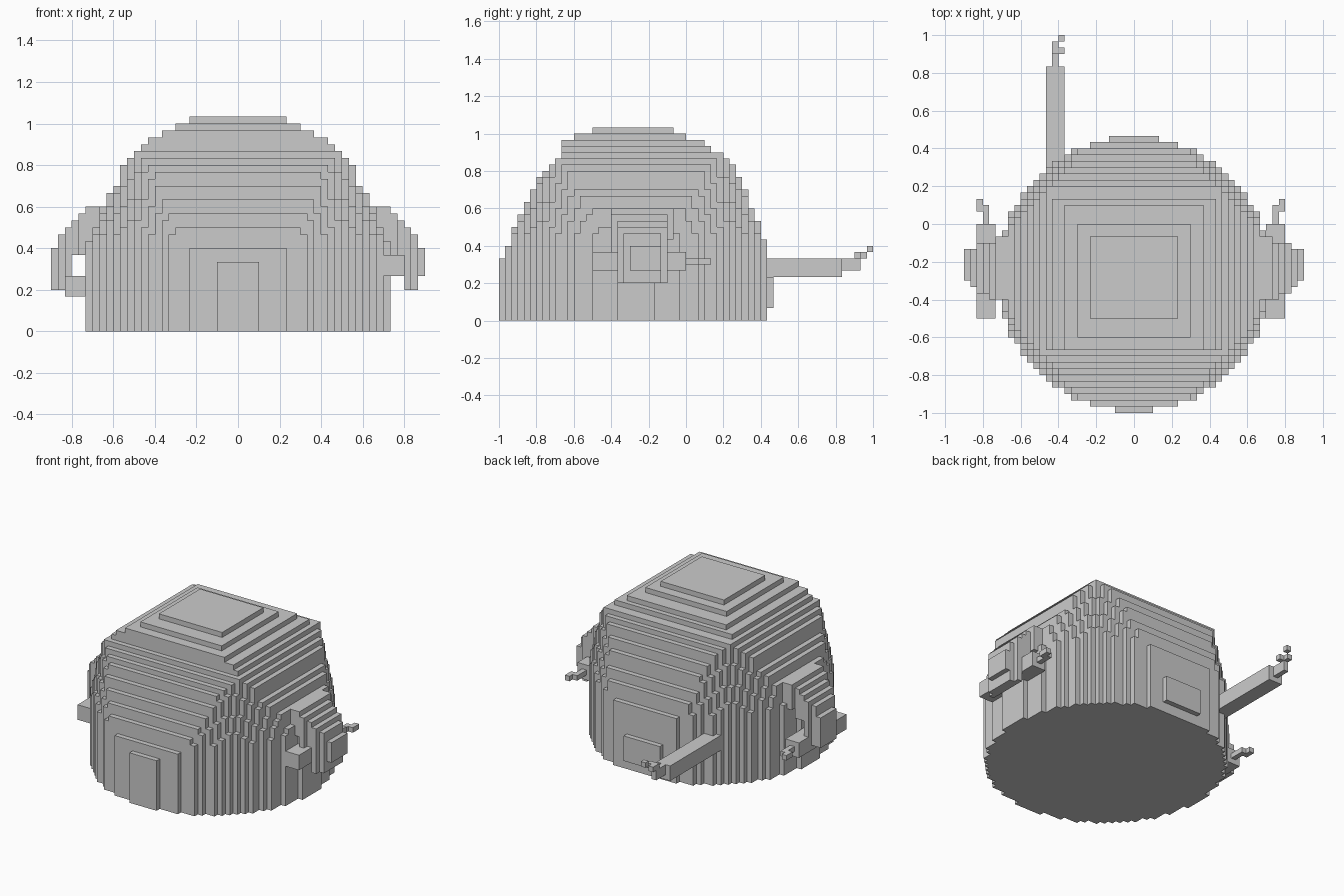
import bpy
import bmesh
from math import hypot

if "Cube" in bpy.data.objects:
    bpy.data.objects.remove(bpy.data.objects["Cube"])

U = 1 / 30   # edge length of one cube


def box(x0, x1, y0, y1, z0, z1):
    """All grid cells inside a box."""
    return {(x, y, z) for x in range(x0, x1) for y in range(y0, y1) for z in range(z0, z1)}


def mirror(cells):
    return {(-1 - x, y, z) for x, y, z in cells}


# Each face: outward step and its four corners
SIDES = [
    ((1, 0, 0), ((1, 0, 0), (1, 1, 0), (1, 1, 1), (1, 0, 1))),
    ((-1, 0, 0), ((0, 0, 0), (0, 0, 1), (0, 1, 1), (0, 1, 0))),
    ((0, 1, 0), ((0, 1, 0), (0, 1, 1), (1, 1, 1), (1, 1, 0))),
    ((0, -1, 0), ((0, 0, 0), (1, 0, 0), (1, 0, 1), (0, 0, 1))),
    ((0, 0, 1), ((0, 0, 1), (1, 0, 1), (1, 1, 1), (0, 1, 1))),
    ((0, 0, -1), ((0, 0, 0), (0, 1, 0), (1, 1, 0), (1, 0, 0))),
]


def build(name, cells):
    """Make a mesh from the outer cube faces of a cell set."""
    bm = bmesh.new()
    verts = {}

    def vert(p):
        if p not in verts:
            verts[p] = bm.verts.new([c * U for c in p])
        return verts[p]

    for x, y, z in sorted(cells):
        for (dx, dy, dz), corners in SIDES:
            if (x + dx, y + dy, z + dz) not in cells:
                bm.faces.new([vert((x + a, y + b, z + c)) for a, b, c in corners])
    me = bpy.data.meshes.new(name)
    bm.to_mesh(me)
    bm.free()
    ob = bpy.data.objects.new(name, me)
    bpy.context.collection.objects.link(ob)
    return ob


def reach(profile, z):
    """Half width of a stepped profile at layer z: pairs of (layer top, width)."""
    return next(w for top, w in profile if z < top)


# Dome body: round base, squarer toward the flat top
side = [(13, 22), (15, 21), (17, 20), (20, 19), (21, 18), (24, 17), (25, 16), (26, 15),
        (27, 14), (28, 13), (29, 11), (30, 9), (31, 7)]
front = [(10, 22), (12, 21), (15, 20), (17, 19), (19, 18), (21, 17), (23, 16), (24, 15),
         (25, 14), (26, 13), (27, 12.5), (29, 12), (30, 10), (31, 7)]
back = [(13, 21), (16, 20), (18, 19), (21, 18), (23, 17), (25, 16), (26, 15),
        (27, 14), (28, 12), (29, 11), (30, 8), (31, 6)]
CY = -8
body = set()
for x, y, z in box(-22, 22, -30, 14, 0, 31):
    px, py = abs(x + 0.5), y + 0.5 - CY
    radius = 21.7 - 0.2 * min(10, max(0, z - 13))
    limit = reach(back, z) if py > 0 else reach(front, z)
    if px < reach(side, z) and abs(py) < limit and hypot(px, py) < radius:
        body.add((x, y, z))
build("body", body | box(-4, 4, 13, 14, 2, 7))

# Hooked arms, stepping outward and down
arm = set()
for slab in [(18, 20, -15, 0, 13, 18), (20, 22, -12, -2, 13, 18), (22, 23, -12, -3, 11, 17),
             (23, 24, -11, -3, 11, 16), (24, 25, -11, -3, 6, 15),
             (25, 26, -10, -4, 6, 14), (26, 27, -9, -4, 8, 12)]:
    arm |= box(*slab)
build("arm_right", arm)
build("arm_left", mirror(arm) | box(-27, -26, -9, -4, 6, 8))

# Bars held in the hands, each with a crooked tip
build("bar_right", box(21, 24, -15, 0, 8, 11) | box(22, 23, 0, 3, 9, 10) | box(23, 24, 2, 4, 9, 10))
build("bar_left", box(-25, -22, -15, 0, 5, 8) | box(-24, -23, 0, 3, 6, 7) | box(-25, -24, 2, 4, 6, 7))

# Rod at the back with a crooked tip
build("back_rod", box(-14, -11, 8, 25, 7, 10) | box(-13, -12, 25, 28, 8, 10)
      | box(-12, -11, 27, 28, 10, 11) | box(-13, -12, 27, 29, 10, 11)
      | box(-12, -11, 29, 30, 11, 12))
